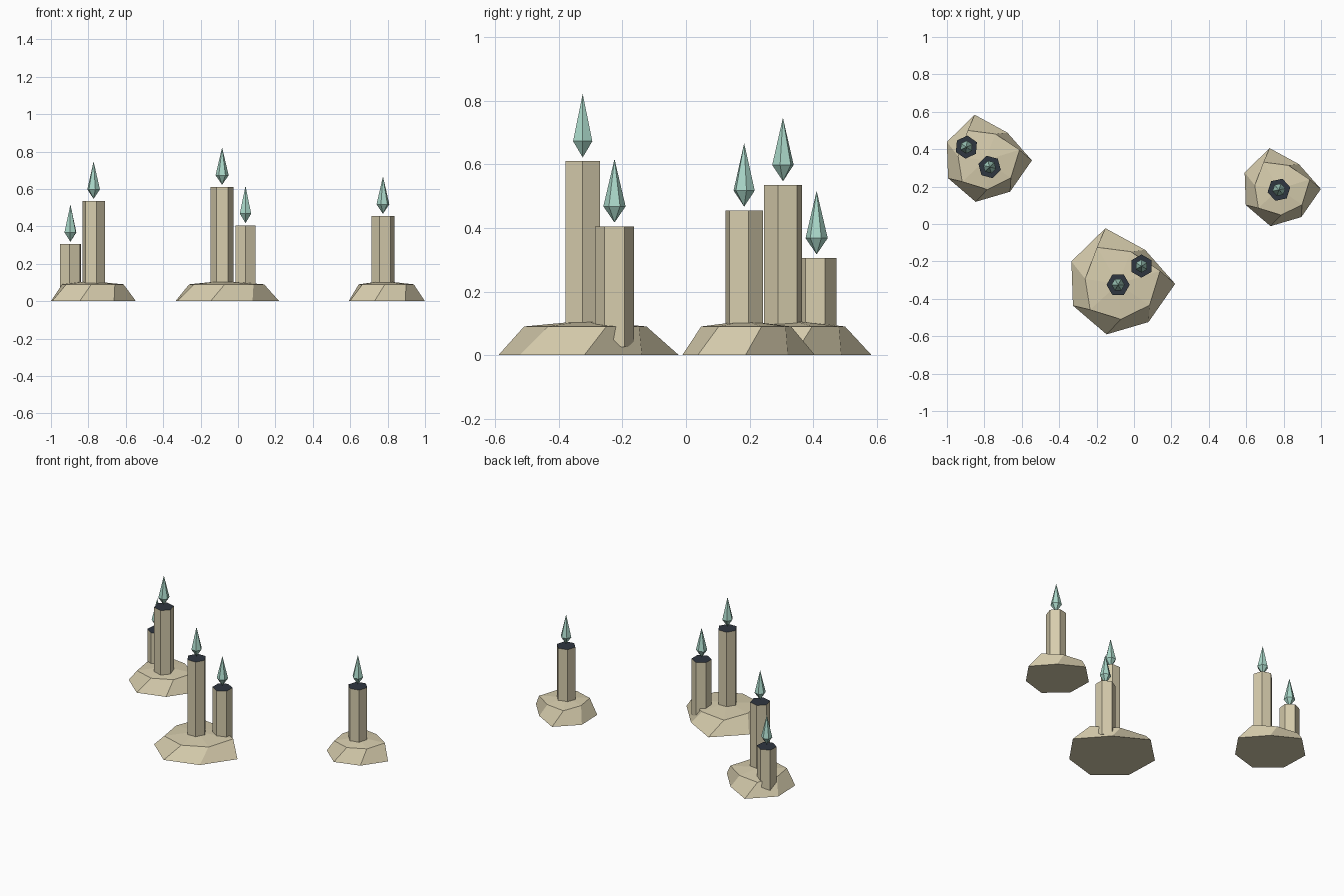
import bpy, bmesh, math

if "Cube" in bpy.data.objects:
    bpy.data.objects.remove(bpy.data.objects["Cube"])

def material(name, rgb):
    m = bpy.data.materials.new(name)
    m.diffuse_color = (*rgb, 1)
    m.use_nodes = True
    m.node_tree.nodes["Principled BSDF"].inputs["Base Color"].default_value = m.diffuse_color
    return m

STONE = material("pale_stone", (0.68, 0.61, 0.42))
DARK = material("dark_slate", (0.028, 0.037, 0.051))
TEAL = material("teal_crystal", (0.40, 0.68, 0.58))

def finish(bm, name, mats):
    bmesh.ops.recalc_face_normals(bm, faces=bm.faces)
    me = bpy.data.meshes.new(name)
    bm.to_mesh(me)
    bm.free()
    for m in mats:
        me.materials.append(m)
    ob = bpy.data.objects.new(name, me)
    bpy.context.collection.objects.link(ob)
    return ob

def ring(bm, x, y, z, radii, turn):
    n = len(radii)
    return [bm.verts.new((x + r * math.cos(turn + k * math.tau / n),
                          y + r * math.sin(turn + k * math.tau / n), z))
            for k, r in enumerate(radii)]

def bridge(bm, a, b):
    n = len(a)
    for k in range(n):
        bm.faces.new((a[k], a[(k + 1) % n], b[(k + 1) % n], b[k]))

def fan(bm, a, tip):
    t = bm.verts.new(tip)
    for k in range(len(a)):
        bm.faces.new((a[k], a[(k + 1) % len(a)], t))

# Irregular seven-sided rock mound, its upper ring twisted against the base
BASE = (0.305, 0.232, 0.305, 0.277, 0.268, 0.277, 0.261)
TOP = (0.235, 0.185, 0.226, 0.178, 0.204, 0.19, 0.203)

def mound(name, x, y, s):
    bm = bmesh.new()
    low = ring(bm, x, y, 0, [r * s for r in BASE], 0)
    high = ring(bm, x, y, 0.09, [r * s for r in TOP], 0.3)
    bridge(bm, low, high)
    bm.faces.new(low[::-1])
    fan(bm, high, (x, y, 0.108))
    finish(bm, name, [STONE])

# Hexagonal pillar with a dark top face
def pillar(name, x, y, top, turn, r=0.062):
    bm = bmesh.new()
    a = ring(bm, x, y, 0.025, [r] * 6, math.radians(turn))
    b = ring(bm, x, y, top, [r] * 6, math.radians(turn))
    bridge(bm, a, b)
    bm.faces.new(a[::-1])
    bm.faces.new(b).material_index = 1
    finish(bm, name, [STONE, DARK])

# Pointed crystal flame floating just above the pillar
def flame(name, x, y, z, turn):
    bm = bmesh.new()
    waist = ring(bm, x, y, z + 0.063, [0.035] * 6, math.radians(turn))
    fan(bm, waist, (x, y, z + 0.212))
    fan(bm, waist, (x, y, z + 0.012))
    finish(bm, name, [TEAL])

for name, x, y, s in (("mound_center", -0.085, -0.32, 1.0),
                      ("mound_left", -0.796, 0.34, 0.82),
                      ("mound_right", 0.775, 0.187, 0.735)):
    mound(name, x, y, s)

for name, x, y, top, turn in (("center_tall", -0.085, -0.325, 0.61, 0),
                              ("center_short", 0.04, -0.225, 0.405, 30),
                              ("left_tall", -0.772, 0.305, 0.535, -15),
                              ("left_short", -0.896, 0.411, 0.305, 25),
                              ("right_single", 0.775, 0.183, 0.455, 12)):
    pillar("pillar_" + name, x, y, top, turn)
    flame("flame_" + name, x, y, top, turn)
